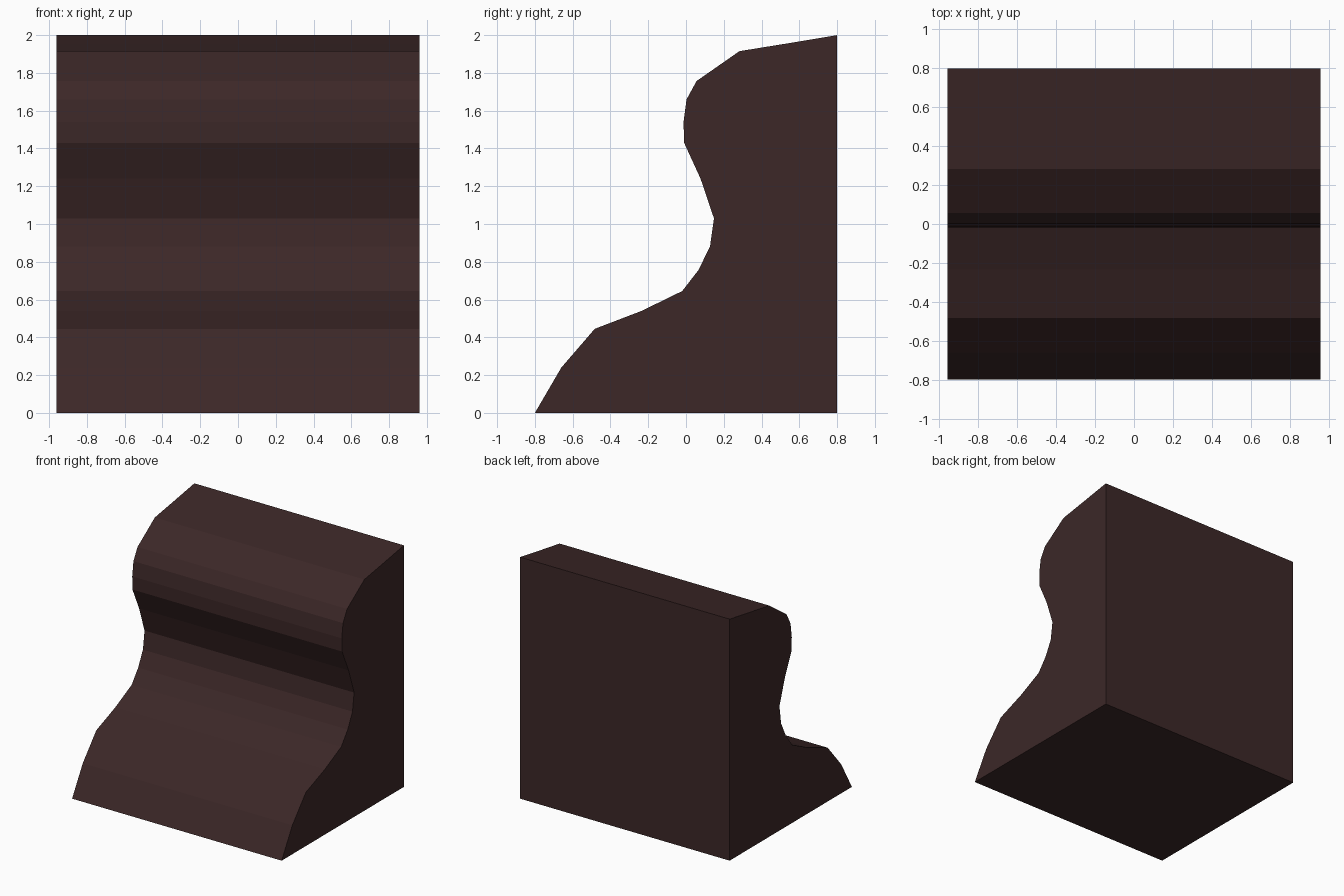
import bpy, bmesh

if "Cube" in bpy.data.objects:
    bpy.data.objects.remove(bpy.data.objects["Cube"])

HALF_WIDTH = 0.96

# Side outline (y, z): wavy front from bottom to top, then the flat back
PROFILE = [
    (-0.80, 0.0), (-0.66, 0.24), (-0.483, 0.445), (-0.235, 0.54),
    (-0.02, 0.645), (0.065, 0.755), (0.127, 0.88), (0.148, 1.03),
    (0.077, 1.24), (-0.01, 1.43), (-0.013, 1.54), (0.003, 1.66),
    (0.056, 1.757), (0.283, 1.915), (0.53, 1.955), (0.80, 2.0),
    (0.80, 0.0),
]

# Single dark brown colour
brown = bpy.data.materials.new("dark brown")
brown.diffuse_color = (0.045, 0.0205, 0.0205, 1.0)
brown.use_nodes = True
brown.node_tree.nodes["Principled BSDF"].inputs["Base Color"].default_value = brown.diffuse_color

# Moulding block: extrude the outline across the width
bm = bmesh.new()
side = bm.faces.new([bm.verts.new((-HALF_WIDTH, y, z)) for y, z in PROFILE])
grown = bmesh.ops.extrude_face_region(bm, geom=[side], use_keep_orig=True)
moved = [g for g in grown["geom"] if isinstance(g, bmesh.types.BMVert)]
bmesh.ops.translate(bm, verts=moved, vec=(2 * HALF_WIDTH, 0, 0))
bmesh.ops.recalc_face_normals(bm, faces=bm.faces[:])

mesh = bpy.data.meshes.new("moulding_block")
bm.to_mesh(mesh)
bm.free()
mesh.materials.append(brown)
block = bpy.data.objects.new("moulding_block", mesh)
bpy.context.collection.objects.link(block)
